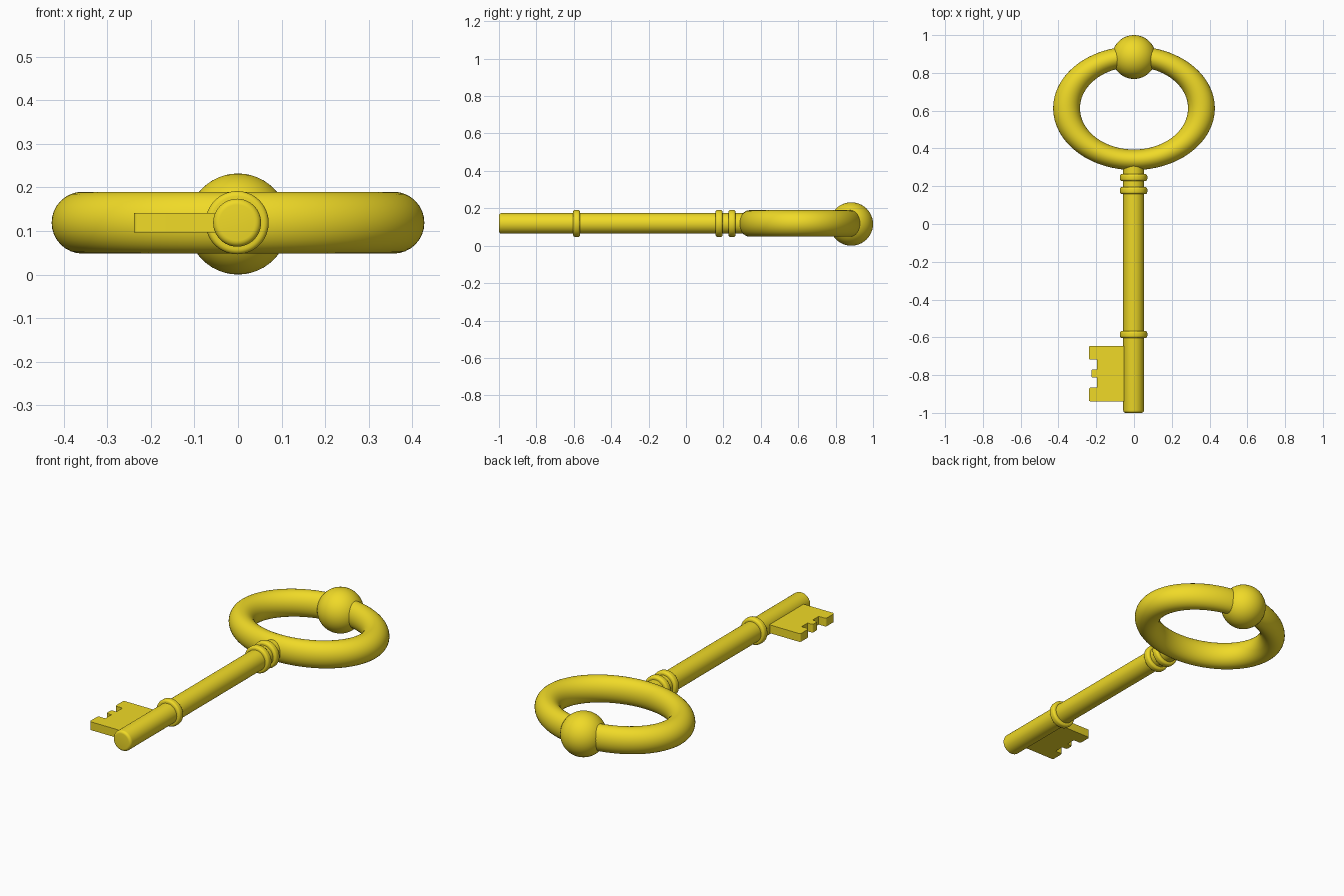
import bpy, bmesh, math
from mathutils import Matrix, Vector

if "Cube" in bpy.data.objects:
    bpy.data.objects.remove(bpy.data.objects["Cube"])

Z = 0.119   # height of the key's centre plane
gold = bpy.data.materials.new("gold")
gold.diffuse_color = (0.87, 0.70, 0.02, 1)
gold.use_nodes = True
gold.node_tree.nodes["Principled BSDF"].inputs["Base Color"].default_value = gold.diffuse_color


def finish(obj, name, angle=35):
    obj.name = name
    obj.data.materials.append(gold)
    bpy.ops.object.select_all(action='DESELECT')
    obj.select_set(True)
    bpy.context.view_layer.objects.active = obj
    bpy.ops.object.shade_smooth_by_angle(angle=math.radians(angle))


def from_bmesh(bm, name, angle=35):
    bmesh.ops.recalc_face_normals(bm, faces=bm.faces)
    mesh = bpy.data.meshes.new(name)
    bm.to_mesh(mesh)
    bm.free()
    obj = bpy.data.objects.new(name, mesh)
    bpy.context.collection.objects.link(obj)
    finish(obj, name, angle)
    return obj


def lathe(name, profile, steps=64):
    """Spin (radius, y) points around the shaft axis; ends lie on the axis."""
    bm = bmesh.new()
    verts = [bm.verts.new((r, y, 0)) for r, y in profile]
    edges = [bm.edges.new(p) for p in zip(verts, verts[1:])]
    bmesh.ops.spin(bm, geom=verts + edges, cent=(0, 0, 0), axis=(0, 1, 0),
                   angle=math.tau, steps=steps, use_merge=True)
    bmesh.ops.remove_doubles(bm, verts=bm.verts, dist=1e-5)
    obj = from_bmesh(bm, name)
    obj.location = (-0.002, 0, Z)
    return obj


# Oval bow: a torus squashed along the key's length
bpy.ops.mesh.primitive_torus_add(location=(0, 0.613, Z), major_radius=0.357,
                                 minor_radius=0.071, major_segments=96,
                                 minor_segments=32)
bow = bpy.context.object
bow.scale = (1, 0.765, 1)
finish(bow, "bow", 60)

# Ball at the top of the bow
bpy.ops.mesh.primitive_uv_sphere_add(location=(0, 0.884, 0.116), radius=0.116,
                                     segments=48, ring_count=24)
finish(bpy.context.object, "ball", 60)

# Shaft with a rounded tip
tip = [(0.041 + 0.014 * math.sin(a), -0.984 - 0.014 * math.cos(a) - 0.002)
       for a in (i * math.pi / 10 for i in range(6))]
lathe("shaft", [(0, -1.0)] + tip + [(0.055, 0.32), (0, 0.32)])

# Collars with rounded rims
for name, y in (("upper_collar", 0.246), ("middle_collar", 0.177),
                ("lower_collar", -0.585)):
    rim = []
    for side, start in ((-1, -90), (1, 0)):
        for i in range(5):
            a = math.radians(start + i * 22.5)
            rim.append((0.0605 + 0.012 * math.cos(a),
                        y + side * 0.007 + 0.012 * math.sin(a)))
    lathe(name, [(0, y - 0.019)] + rim + [(0, y + 0.019)])

# Toothed bit: outline extruded, outer tooth corners rounded
outline = [(0, -0.645), (-0.239, -0.645), (-0.239, -0.718), (-0.195, -0.718),
           (-0.195, -0.770), (-0.226, -0.770), (-0.226, -0.813),
           (-0.195, -0.813), (-0.195, -0.866), (-0.239, -0.866),
           (-0.239, -0.940), (0, -0.940)]
bm = bmesh.new()
face = bm.faces.new([bm.verts.new((x, y, Z - 0.0225)) for x, y in outline])
grown = bmesh.ops.extrude_face_region(bm, geom=[face])["geom"]
bmesh.ops.translate(bm, vec=(0, 0, 0.045),
                    verts=[v for v in grown if isinstance(v, bmesh.types.BMVert)])
corners = [e for e in bm.edges
           if abs(e.verts[0].co.z - e.verts[1].co.z) > 0.01
           and e.verts[0].co.x < -0.21]
bmesh.ops.bevel(bm, geom=corners, offset=0.01, segments=4, profile=0.5,
                affect='EDGES')
from_bmesh(bm, "bit", 30)
